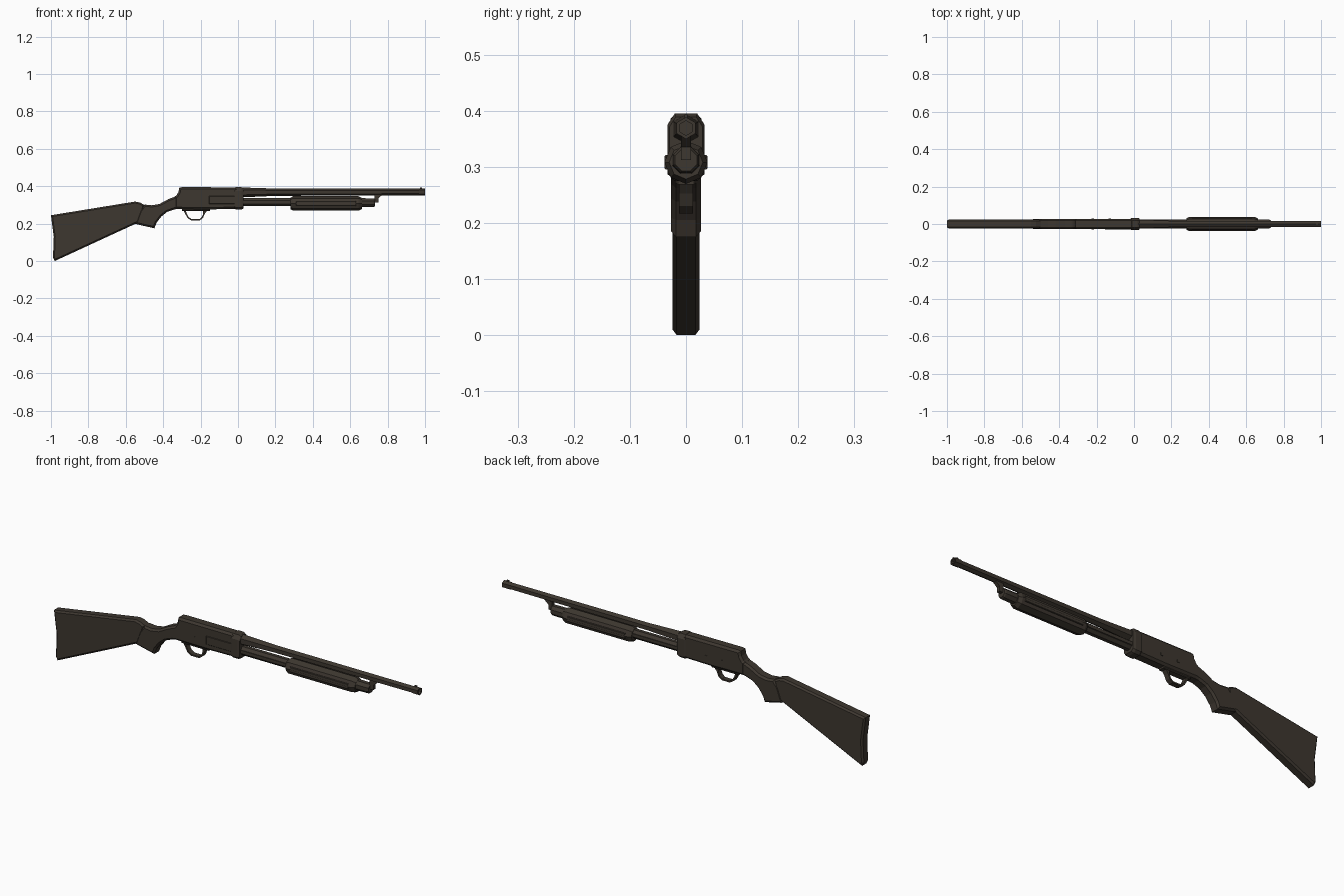
import bpy, bmesh, math

mat = bpy.data.materials.new("dark_brown")
mat.diffuse_color = (0.047, 0.038, 0.029, 1)


def finish(bm, name):
    bmesh.ops.recalc_face_normals(bm, faces=bm.faces)
    me = bpy.data.meshes.new(name)
    bm.to_mesh(me)
    bm.free()
    me.materials.append(mat)
    ob = bpy.data.objects.new(name, me)
    bpy.context.collection.objects.link(ob)
    return ob


def prism(name, pts, half, bevel=0.0, y=0.0, segs=1):
    """Side profile in x/z, extruded across y, with chamfered rims."""
    bm = bmesh.new()
    front = bm.faces.new([bm.verts.new((x, y - half, z)) for x, z in pts])
    res = bmesh.ops.extrude_face_region(bm, geom=[front], use_keep_orig=True)
    new = [v for v in res["geom"] if isinstance(v, bmesh.types.BMVert)]
    bmesh.ops.translate(bm, verts=new, vec=(0, 2 * half, 0))
    bmesh.ops.recalc_face_normals(bm, faces=bm.faces)
    if bevel:
        rims = [e for e in bm.edges if abs(e.verts[0].co.y - e.verts[1].co.y) < 1e-6]
        bmesh.ops.bevel(bm, geom=rims, offset=bevel, segments=segs,
                        profile=0.5, affect='EDGES', clamp_overlap=True)
    return finish(bm, name)


def loft(name, section, stations):
    """Cross-section in y/z, placed at (x, scale, centre z) stations."""
    bm = bmesh.new()
    rings = [[bm.verts.new((x, y * s, cz + z * s)) for y, z in section]
             for x, s, cz in stations]
    n = len(section)
    for a, b in zip(rings, rings[1:]):
        for i in range(n):
            bm.faces.new((a[i], a[(i + 1) % n], b[(i + 1) % n], b[i]))
    bm.faces.new(rings[0])
    bm.faces.new(rings[-1])
    return finish(bm, name)


def ngon(n, phase=0.0):
    return [(math.sin(2 * math.pi * i / n + phase), math.cos(2 * math.pi * i / n + phase))
            for i in range(n)]


def box(name, x0, x1, z0, z1, half, y=0.0, bevel=0.0):
    return prism(name, [(x0, z0), (x1, z0), (x1, z1), (x0, z1)], half, bevel, y)


# Shoulder stock
prism("stock", [(-1.0, 0.245), (-0.993, 0.19), (-0.985, 0.13), (-0.987, 0.07),
                (-0.99, 0.02), (-0.98, 0.0), (-0.52, 0.212), (-0.50, 0.30),
                (-0.525, 0.313), (-0.55, 0.318)], 0.0245, 0.008)

# Grip neck with flared lower lip
prism("grip", [(-0.55, 0.2), (-0.535, 0.195), (-0.447, 0.175), (-0.435, 0.205), (-0.41, 0.238),
               (-0.38, 0.262), (-0.34, 0.276), (-0.29, 0.283), (-0.29, 0.36),
               (-0.33, 0.347), (-0.37, 0.332), (-0.42, 0.305), (-0.46, 0.298),
               (-0.50, 0.302), (-0.525, 0.27)], 0.027, 0.009)

# Receiver with rounded rear hump
prism("receiver", [(-0.34, 0.278), (-0.16, 0.276), (0.0, 0.279), (0.0, 0.394),
                   (-0.30, 0.395), (-0.314, 0.392), (-0.318, 0.37), (-0.33, 0.35),
                   (-0.34, 0.344)], 0.028, 0.01)
ring = [(0.02, 0.06), (0.033, 0.04), (0.033, -0.048), (0.02, -0.06),
        (-0.02, -0.06), (-0.033, -0.048), (-0.033, 0.04), (-0.02, 0.06)]
loft("receiver_collar", ring, [(-0.018, 0.92, 0.335), (-0.012, 1, 0.335),
                               (0.018, 1, 0.335), (0.03, 0.9, 0.335)])
box("ejection_cover", -0.155, -0.015, 0.305, 0.347, 0.003, -0.027, 0.002)
box("bottom_plate", -0.30, -0.15, 0.268, 0.285, 0.018, 0, 0.004)
for i, px in enumerate((-0.22, -0.13)):
    box(f"receiver_pin_{i}", px - 0.006, px + 0.006, 0.314, 0.326, 0.030)

# Trigger guard loop
outer = [(-0.295, 0.276), (-0.282, 0.252), (-0.27, 0.23), (-0.25, 0.217), (-0.205, 0.217),
         (-0.187, 0.23), (-0.178, 0.252), (-0.16, 0.276)]
inner = [(-0.188, 0.272), (-0.186, 0.254), (-0.193, 0.235), (-0.207, 0.224),
         (-0.247, 0.224), (-0.264, 0.235), (-0.274, 0.254), (-0.28, 0.272)]
prism("trigger_guard", outer + inner, 0.0125)

# Barrel with thick breech end, muzzle band and recessed bore
hexa = ngon(6)
loft("barrel", hexa, [(0.0, 0.026, 0.367), (0.03, 0.026, 0.367), (0.2, 0.0195, 0.368),
                      (0.965, 0.0175, 0.369), (0.968, 0.0195, 0.369), (1.0, 0.0195, 0.369),
                      (1.0, 0.013, 0.369), (0.96, 0.013, 0.369)])
box("front_sight", 0.972, 0.984, 0.383, 0.393, 0.003)

# Magazine tube and end cap
octo = ngon(8, math.pi / 8)
loft("magazine_tube", octo, [(0.0, 0.023, 0.315), (0.67, 0.023, 0.315)])
loft("magazine_cap", octo, [(0.655, 0.026, 0.312), (0.725, 0.025, 0.312), (0.732, 0.021, 0.312)])

# Bracket joining magazine cap and barrel
prism("barrel_bracket", [(0.71, 0.312), (0.75, 0.312), (0.75, 0.335), (0.775, 0.357),
                         (0.73, 0.357), (0.73, 0.335), (0.71, 0.335)], 0.009)

# Sliding forearm with tapered ends
loft("forearm", ngon(8), [(0.28, 0.030, 0.308), (0.295, 0.0385, 0.308),
                          (0.645, 0.0385, 0.308), (0.662, 0.030, 0.308)])
for s in (-1, 1):
    box(f"forearm_side_rib_{s}", 0.31, 0.63, 0.295, 0.321, 0.004, s * 0.034, 0.002)
    box(f"action_bar_{s}", 0.0, 0.30, 0.308, 0.324, 0.002, s * 0.0225)
